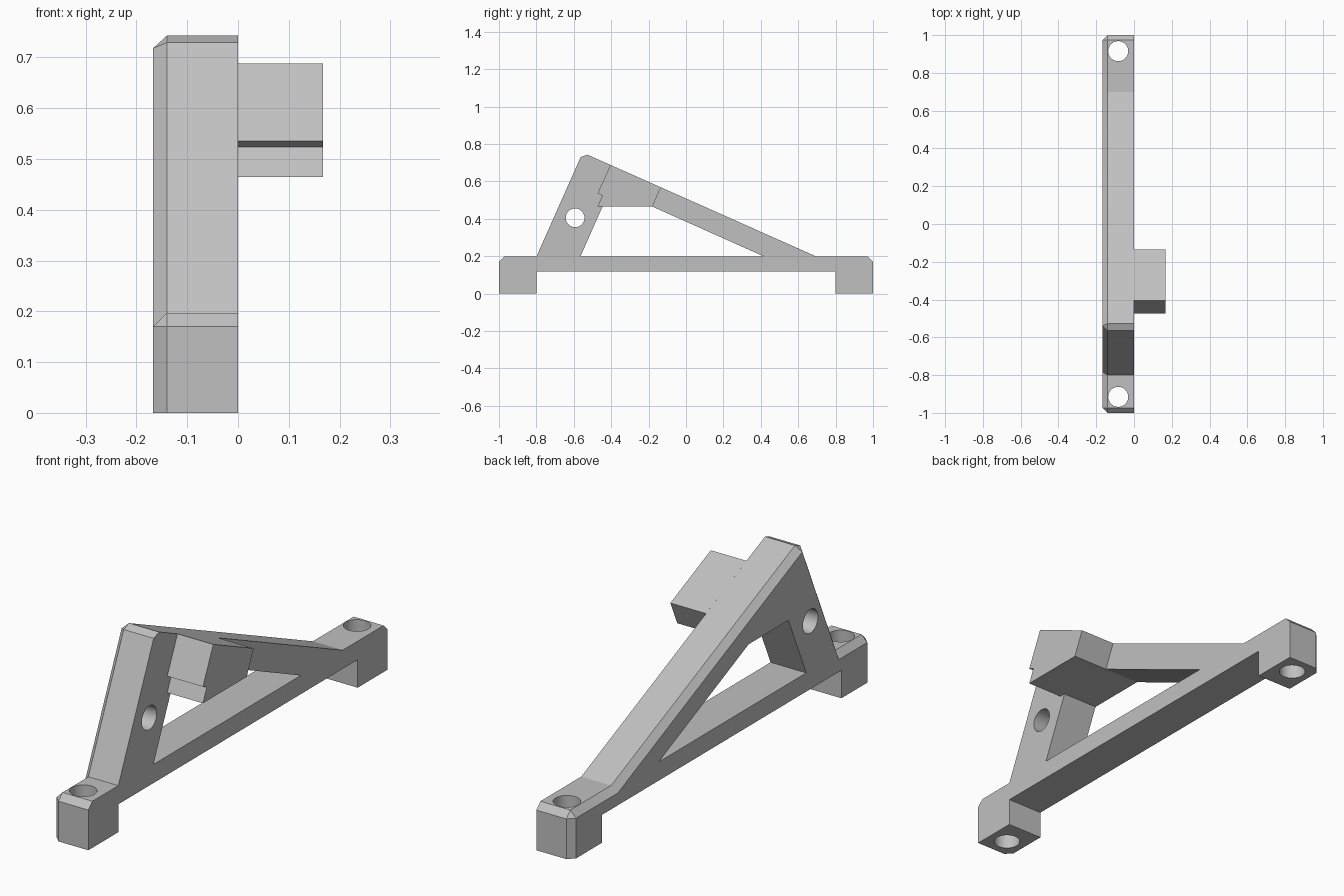
import bpy, bmesh
from math import pi
from mathutils import Vector

cube = bpy.data.objects.get("Cube")
if cube:
    bpy.data.objects.remove(cube, do_unlink=True)

W = 0.167        # bracket thickness
CHAMFER = 0.027
BAR_TOP = 0.197
SLOT_TOP = 0.465

grey = bpy.data.materials.new("plain grey")
grey.use_nodes = True
colour = (0.53, 0.53, 0.53, 1)
grey.diffuse_color = colour
grey.node_tree.nodes["Principled BSDF"].inputs["Base Color"].default_value = colour


def prism(name, outline, x0, x1, bevel_rule=None):
    """Extrude a (y, z) outline along x, chamfering the edges the rule picks."""
    bm = bmesh.new()
    face = bm.faces.new([bm.verts.new((x0, y, z)) for y, z in outline])
    new = bmesh.ops.extrude_face_region(bm, geom=[face])["geom"]
    bmesh.ops.translate(bm, vec=(x1 - x0, 0, 0),
                        verts=[g for g in new if isinstance(g, bmesh.types.BMVert)])
    bmesh.ops.recalc_face_normals(bm, faces=bm.faces[:])
    if bevel_rule:
        edges = [e for e in bm.edges if bevel_rule(*[v.co for v in e.verts])]
        bmesh.ops.bevel(bm, geom=edges, offset=CHAMFER, offset_type='OFFSET',
                        segments=1, profile=0.5, affect='EDGES', clamp_overlap=False)
    mesh = bpy.data.meshes.new(name)
    bm.to_mesh(mesh)
    bm.free()
    obj = bpy.data.objects.new(name, mesh)
    bpy.context.collection.objects.link(obj)
    mesh.materials.append(grey)
    return obj


def cut(target, cutter):
    """Subtract the cutter for good, then remove it."""
    bpy.ops.object.select_all(action='DESELECT')
    bpy.context.view_layer.objects.active = target
    target.select_set(True)
    mod = target.modifiers.new("cut", 'BOOLEAN')
    mod.operation = 'DIFFERENCE'
    mod.solver = 'EXACT'
    mod.object = cutter
    bpy.ops.object.modifier_apply(modifier=mod.name)
    bpy.data.objects.remove(cutter, do_unlink=True)


def drill(target, radius, location, rotation=(0, 0, 0)):
    bpy.ops.mesh.primitive_cylinder_add(vertices=48, radius=radius, depth=0.6,
                                        location=location, rotation=rotation)
    cutter = bpy.context.object
    cutter.data.materials.append(grey)
    cut(target, cutter)


def frame_edges(a, b):
    """Outer rim of the -x side, plus the apex and foot end corners."""
    mid = (a + b) / 2
    if abs(a.x - b.x) > 0.01:
        return mid.z > 0.7 or (abs(mid.y) > 0.99 and mid.z > 0.1)
    on_side = mid.x < -0.1
    return on_side and (mid.z > 0.15 or abs(mid.y) > 0.99)


# Frame: two feet, base bar and triangular brace
frame = prism("bracket_frame", [
    (-1, 0), (-0.8, 0), (-0.8, 0.118), (0.8, 0.118), (0.8, 0), (1, 0),
    (1, BAR_TOP), (0.7, BAR_TOP), (-0.5526, 0.754), (-0.8, BAR_TOP), (-1, BAR_TOP),
], -W, 0, frame_edges)

# Opening between the brace and the base bar
cut(frame, prism("opening_cutter", [
    (-0.565, BAR_TOP), (0.42, BAR_TOP), (-0.18, SLOT_TOP), (-0.446, SLOT_TOP),
], -0.4, 0.3))

# Screw holes in the feet and a cross hole in the front leg
for y in (-0.915, 0.915):
    drill(frame, 0.053, (-W / 2, y, 0.1))
drill(frame, 0.05, (-W / 2, -0.593, 0.405), (0, pi / 2, 0))

# Side block with a small step on its front face
block = prism("side_block", [
    (-0.404, 0.688), (-0.473, 0.535), (-0.447, 0.524), (-0.473, SLOT_TOP),
    (-0.18, SLOT_TOP), (-0.134, 0.568),
], 0, W)

for obj in (frame, block):
    bpy.ops.object.select_all(action='DESELECT')
    bpy.context.view_layer.objects.active = obj
    obj.select_set(True)
    bpy.ops.object.shade_smooth_by_angle(angle=pi / 9)
